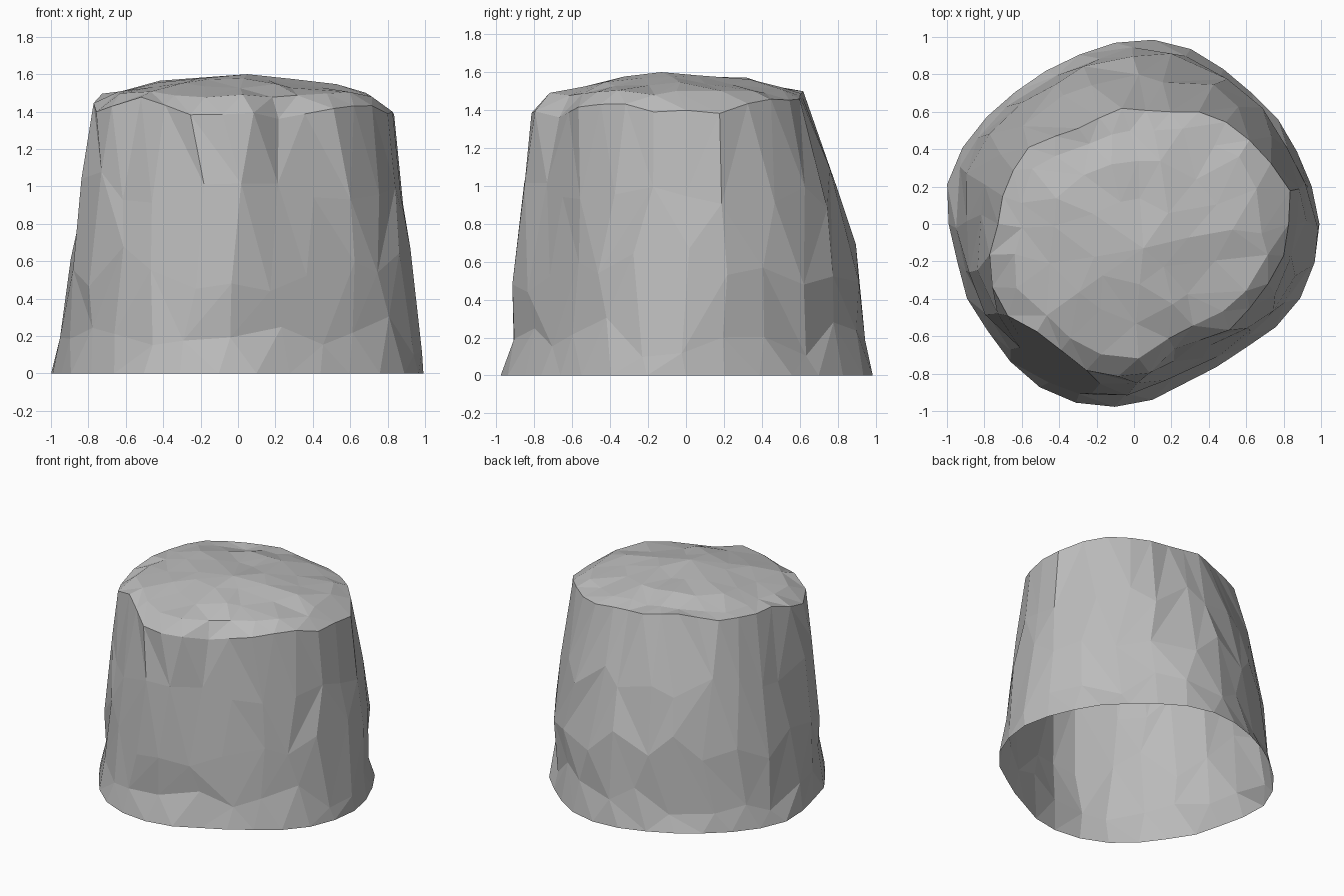
import bpy
import bmesh
import math
import random

random.seed(7)
if "Cube" in bpy.data.objects:
    bpy.data.objects.remove(bpy.data.objects["Cube"], do_unlink=True)

# Ground outline (x, y) and upper rim (x, y, z), both counter-clockwise
GROUND = [(1, -.06), (.97, .15), (.9, .33), (.8, .53), (.55, .78), (.34, .92), (.2, .98),
          (.01, .99), (-.2, .95), (-.51, .8), (-.71, .65), (-.83, .53), (-.93, .39),
          (-1, .24), (-.99, -.03), (-.89, -.41), (-.69, -.71), (-.51, -.87),
          (-.3, -.96), (-.15, -.98), (.04, -.97), (.45, -.76), (.75, -.56), (.88, -.42), (.98, -.17)]
RIM = [(.8, -.17, 1.39), (.83, .02, 1.4), (.84, .17, 1.38), (.68, .4, 1.46), (.42, .6, 1.45),
       (.15, .6, 1.48), (-.08, .62, 1.5), (-.32, .5, 1.52), (-.55, .43, 1.5),
       (-.64, .3, 1.5), (-.71, .13, 1.49), (-.74, -.1, 1.5), (-.81, -.24, 1.38),
       (-.67, -.5, 1.43), (-.51, -.58, 1.48), (-.22, -.81, 1.37), (.06, -.82, 1.4),
       (.21, -.67, 1.36), (.53, -.56, 1.42), (.7, -.35, 1.44)]


def at_angle(outline, angle):
    """Radius and height where a ray from the centre meets an outline."""
    dx, dy = math.cos(angle), math.sin(angle)
    for a, b in zip(outline, outline[1:] + outline[:1]):
        side_a = dx * a[1] - dy * a[0]
        side_b = dx * b[1] - dy * b[0]
        if side_a <= 0 < side_b:
            t = side_a / (side_a - side_b)
            p = [u + (v - u) * t for u, v in zip(a, b)]
            if p[0] * dx + p[1] * dy > 0:
                return math.hypot(p[0], p[1]), p[2] if len(p) > 2 else 0
    return 1, 0


def wall_point(angle, level):
    """Point on the side wall; level runs from the ground to the rim."""
    low, _ = at_angle(GROUND, angle)
    high, top = at_angle(RIM, angle)
    radius = low + (high - low) * level
    back = max(0, math.sin(angle))
    radius += .075 * back * math.sin(math.pi * level)
    if 0 < level < .25:
        radius -= .035 * abs(math.sin(angle))
    return radius * math.cos(angle), radius * math.sin(angle), top * level


def crown_point(angle, share, height):
    """Point on the uneven crown, at a share of the rim radius."""
    radius, top = at_angle(RIM, angle)
    x, y = radius * share * math.cos(angle), radius * share * math.sin(angle)
    return x, y - .1 * (1 - share), height + .3 * (top - 1.44) * share


def jitter(amount):
    return random.uniform(-amount, amount)


def bridge(bm, lower, upper):
    """Triangles between two closed rings, with random diagonals."""
    n, m = len(lower), len(upper)
    i = j = 0
    while i < n or j < m:
        a, b = lower[i % n], upper[j % m]
        if j == m or (i < n and (i + .5 + jitter(.4)) / n <= (j + .5) / m):
            bm.faces.new((a, lower[(i + 1) % n], b))
            i += 1
        else:
            bm.faces.new((a, upper[(j + 1) % m], b))
            j += 1


bm = bmesh.new()
rings = []

# Side wall: long uneven facets, open at the ground
COLUMNS = 30
for level in (0, .14, .4, .68, 1):
    ring = []
    inner = 0 < level < 1
    count = 24 if inner else COLUMNS
    for i in range(count):
        angle = math.tau * (i + (jitter(.25) if inner else 0)) / count
        x, y, z = wall_point(angle, min(1, level + (jitter(.08) if inner else 0)))
        swell = 1 + (jitter(.013) if inner else 0)
        ring.append(bm.verts.new((x * swell, y * swell, z)))
    rings.append(ring)

# Crown: shallow, lumpy dome
for share, height, count in ((.86, 1.5, 24), (.6, 1.545, 16), (.32, 1.57, 9)):
    ring = []
    for i in range(count):
        angle = math.tau * (i + jitter(.25)) / count
        x, y, z = crown_point(angle, share + jitter(.04), height + jitter(.014))
        ring.append(bm.verts.new((x, y, z)))
    rings.append(ring)
for lower, upper in zip(rings, rings[1:]):
    bridge(bm, lower, upper)

# Summit
peak = bm.verts.new((.05, -.13, 1.6))
last = rings[-1]
for i, vert in enumerate(last):
    bm.faces.new((vert, last[(i + 1) % len(last)], peak))
bmesh.ops.recalc_face_normals(bm, faces=bm.faces[:])

mesh = bpy.data.meshes.new("rock_stump")
bm.to_mesh(mesh)
bm.free()
rock = bpy.data.objects.new("rock_stump", mesh)
bpy.context.collection.objects.link(rock)

# Plain grey stone
stone = bpy.data.materials.new("stone_grey")
stone.use_nodes = True
GREY = (.5, .5, .5, 1)
stone.diffuse_color = GREY
stone.node_tree.nodes["Principled BSDF"].inputs["Base Color"].default_value = GREY
mesh.materials.append(stone)
